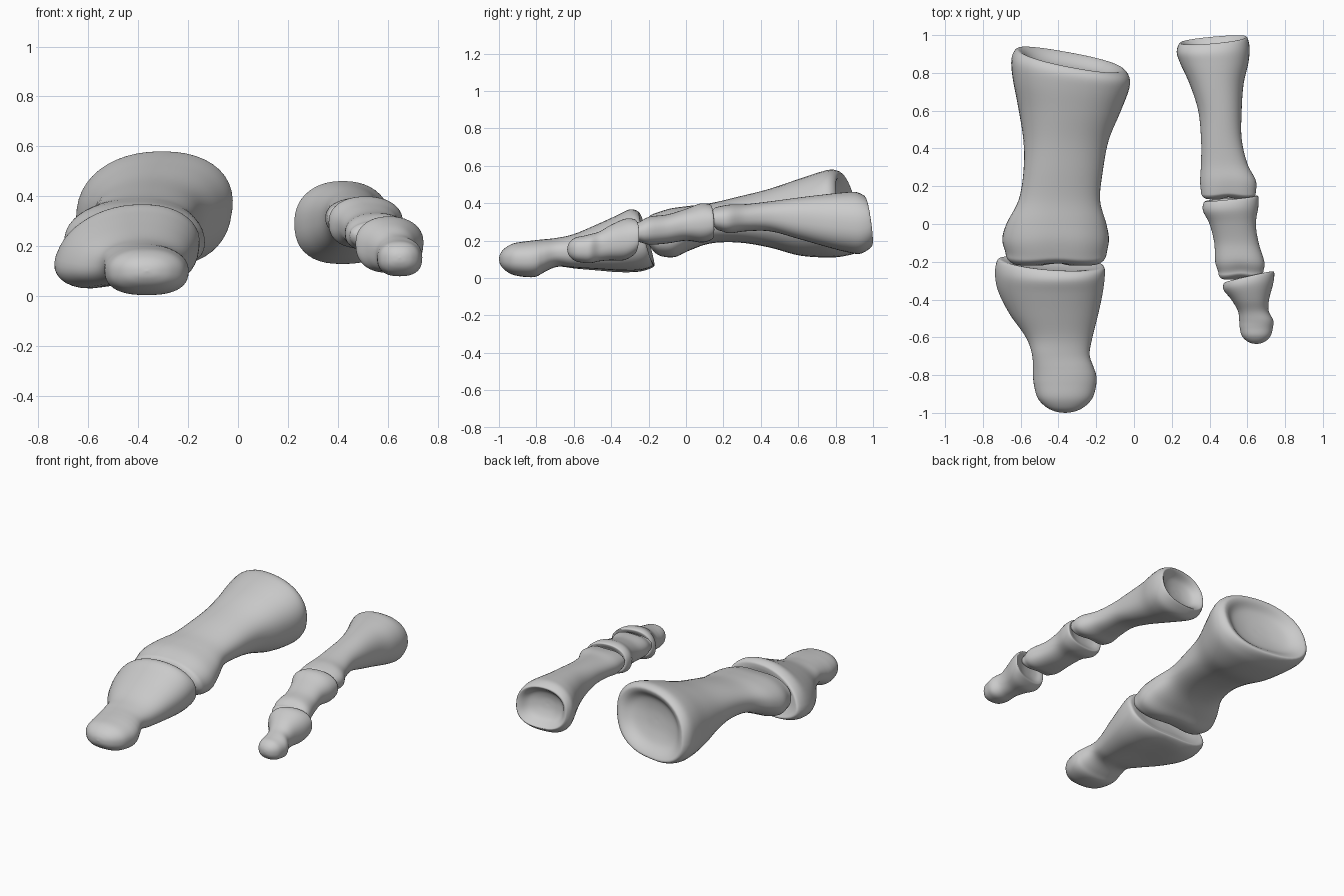
import bpy, bmesh, math

SEG, SUB = 44, 5

# Caps are (x scale, z scale, y offset) steps running from the body to the closed centre
CUP = [(.88, .87, -.005), (.66, .64, -.045), (.34, .32, -.065), (.02, .02, -.07)]
SHALLOW = [(.86, .84, .002), (.6, .58, -.012), (.3, .3, -.02), (.02, .02, -.022)]


def dome(depth, wide=1.0):
    steps = []
    for a in (28, 52, 72, 89):
        s = math.cos(math.radians(a))
        steps.append((s ** wide, s, -depth * math.sin(math.radians(a))))
    return steps


def capped(ring, step):
    y, xl, xr, zb, zt, tx, tz, groove, skew, taper, arch = ring
    sx, sz, dy = step
    cx, cz = (xl + xr) / 2, (zb + zt) / 2
    hx, hz = (xr - xl) / 2 * sx, (zt - zb) / 2 * sz
    return (y + dy, cx - hx, cx + hx, cz - hz, cz + hz,
            tx * sx, tz * sz, groove, skew * sz, taper, arch)


def spline(a, b, c, d, t):
    out = []
    for p, q, r, s in zip(a, b, c, d):
        m0, m1 = (r - p) / 2, (s - q) / 2
        out.append((2*t**3 - 3*t*t + 1)*q + (t**3 - 2*t*t + t)*m0
                   + (3*t*t - 2*t**3)*r + (t**3 - t*t)*m1)
    return out


def section(ring):
    y, xl, xr, zb, zt, tx, tz, groove, skew, taper, arch = ring
    cx, cz = (xl + xr) / 2, (zb + zt) / 2
    hx, hz = (xr - xl) / 2, (zt - zb) / 2
    pts = []
    for i in range(SEG):
        a = 2 * math.pi * i / SEG
        c, s = math.cos(a), math.sin(a)
        n = 2.2 if s > 0 else 2.5
        u = math.copysign(abs(c) ** (2 / n), c)
        v = math.copysign(abs(s) ** (2 / n), s)
        dip = groove * math.exp(-(u / .5) ** 2)
        under = arch * math.exp(-((u - .1) / .4) ** 2) if v < 0 else 0
        top_dip = dip * (.4 if v > 0 else 1)
        pts.append((cx + hx * u * (1 - taper * v) + skew * v,
                    y + tx * u + tz * v + .12 * dip,
                    cz + hz * v * (1 - top_dip - under)))
    return pts


def bone(name, rings, front, back):
    # Each ring: y, x left, x right, z bottom, z top,
    # then tilt x, tilt z, groove, skew, taper, underside arch
    rings = [tuple(r) + (0,) * (11 - len(r)) for r in rings]
    keys = [capped(rings[0], s) for s in reversed(front)] + rings
    keys += [capped(rings[-1], s) for s in back]
    path = []
    for i in range(len(keys) - 1):
        a, d = keys[max(i - 1, 0)], keys[min(i + 2, len(keys) - 1)]
        path += [spline(a, keys[i], keys[i + 1], d, k / SUB) for k in range(SUB)]
    path.append(keys[-1])
    bm = bmesh.new()
    loops = [[bm.verts.new(p) for p in section(r)] for r in path]
    for a, b in zip(loops, loops[1:]):
        for i in range(SEG):
            j = (i + 1) % SEG
            bm.faces.new((a[i], a[j], b[j], b[i]))
    bm.faces.new(loops[0])
    bm.faces.new(loops[-1])
    bmesh.ops.recalc_face_normals(bm, faces=bm.faces)
    for f in bm.faces:
        f.smooth = True
    mesh = bpy.data.meshes.new(name)
    bm.to_mesh(mesh)
    bm.free()
    bpy.context.collection.objects.link(bpy.data.objects.new(name, mesh))


# Big toe, rear bone: grooved head, narrow shaft, flared cupped base
bone("big_toe_proximal_bone", [
    (-.15, -.68, -.145, .10, .355, 0, -.025, .13, 0, .08),
    (-.08, -.695, -.135, .10, .378, 0, -.015, .11, 0, .08),
    (.01, -.67, -.15, .14, .388, 0, 0, .05, 0, .06),
    (.13, -.61, -.18, .185, .40),
    (.28, -.585, -.165, .19, .435),
    (.44, -.585, -.135, .165, .475, 0, 0, 0, .01),
    (.60, -.61, -.075, .12, .525, -.01, -.01, 0, .02),
    (.74, -.64, -.03, .11, .565, -.03, -.03, 0, .025),
    (.82, -.645, -.025, .12, .58, -.045, -.04, 0, .03),
    (.865, -.62, -.05, .14, .565, -.05, -.045, 0, .03)],
    dome(.07, .25), CUP)

# Big toe, tip bone: wide skewed base, waist, rounded pad
bone("big_toe_distal_bone", [
    (-.85, -.53, -.20, .005, .197),
    (-.80, -.535, -.20, .008, .203),
    (-.76, -.535, -.213, .03, .207),
    (-.69, -.54, -.235, .06, .215),
    (-.60, -.57, -.22, .045, .235, 0, 0, 0, .01, .05, .15),
    (-.48, -.645, -.19, .03, .285, 0, 0, 0, .03, .1, .22),
    (-.36, -.70, -.165, .018, .335, 0, -.01, 0, .045, .12, .2),
    (-.27, -.715, -.155, .025, .367, 0, -.03, 0, .05, .12, .12),
    (-.215, -.70, -.16, .055, .355, -.01, -.04, 0, .05, .12, .05)],
    dome(.15), SHALLOW)

# Small toe, rear bone
bone("small_toe_proximal_bone", [
    (.17, .355, .645, .245, .385, 0, -.01, .11),
    (.23, .35, .645, .235, .395, 0, 0, .06),
    (.32, .355, .60, .25, .395),
    (.45, .355, .57, .25, .41),
    (.60, .34, .57, .21, .43),
    (.74, .295, .58, .17, .447),
    (.85, .245, .605, .14, .458, 0, -.005),
    (.92, .226, .612, .13, .46, .01, -.012),
    (.97, .24, .60, .165, .44, .016, -.018)],
    dome(.04, .25), CUP)

# Small toe, middle bone
bone("small_toe_middle_bone", [
    (-.25, .445, .685, .185, .305, 0, -.005, .09),
    (-.20, .43, .69, .175, .33, 0, 0, .05),
    (-.10, .425, .66, .185, .34),
    (0, .40, .645, .20, .37),
    (.08, .365, .658, .19, .398, .01, -.005),
    (.13, .37, .658, .205, .395, .015, -.005)],
    dome(.045, .25), SHALLOW)

# Small toe, tip bone
bone("small_toe_distal_bone", [
    (-.55, .56, .735, .082, .225),
    (-.51, .557, .737, .08, .235),
    (-.46, .55, .713, .09, .25),
    (-.40, .515, .715, .095, .285),
    (-.33, .475, .738, .095, .317, .02, .005),
    (-.285, .475, .742, .12, .315, .03, .005)],
    dome(.085), SHALLOW)
